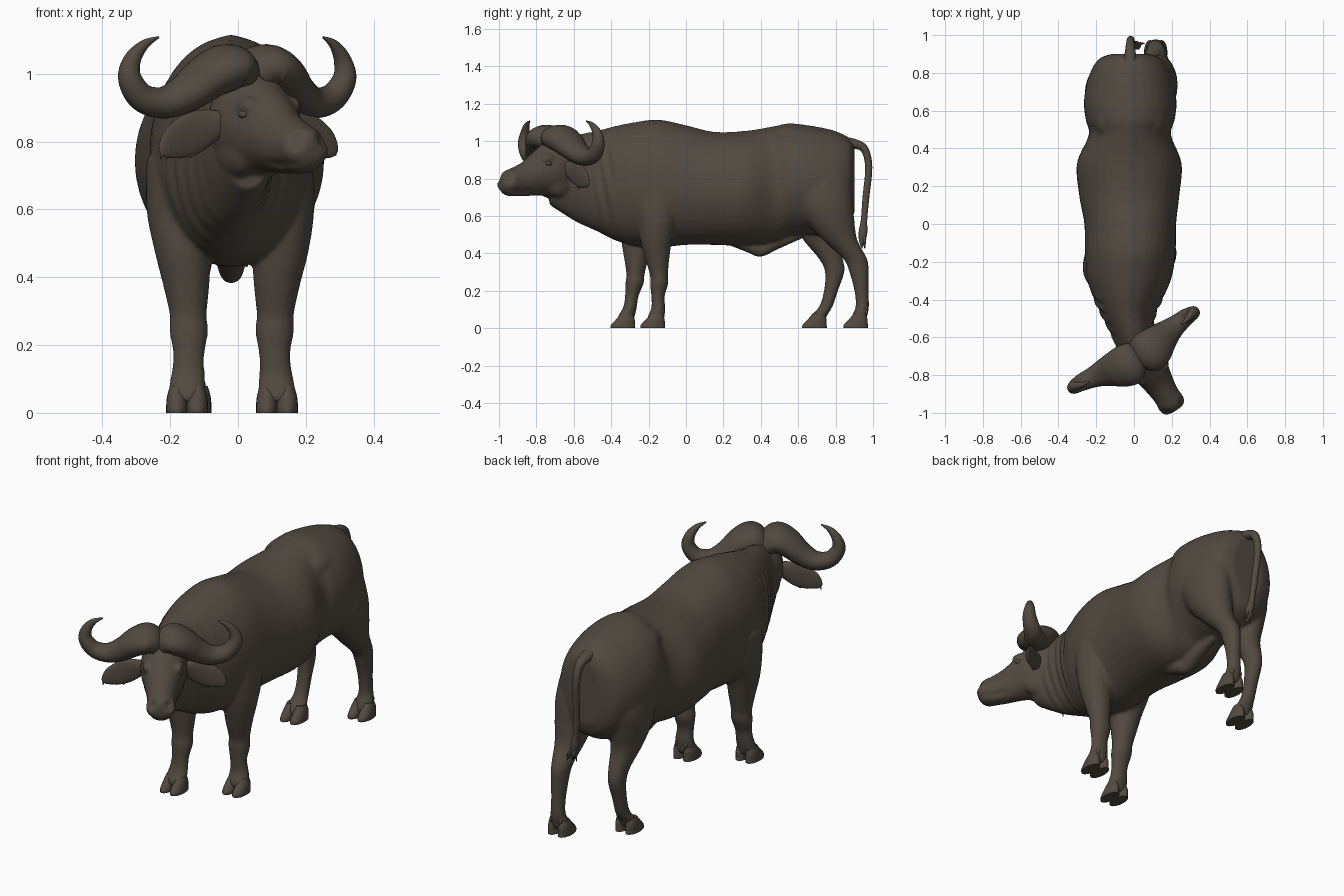
import bpy, bmesh, math, random
from mathutils import Vector, Matrix

random.seed(4)
X, Y, Z = Vector((1, 0, 0)), Vector((0, 1, 0)), Vector((0, 0, 1))
hide = bpy.data.materials.new("dark brown hide")
hide.diffuse_color = (0.085, 0.068, 0.052, 1)

# head frame: local x = sideways, y = toward the muzzle, z = up (head turned to +x)
HEAD = Matrix(((.85, .53, 0, .02), (.53, -.85, 0, -.665), (0, 0, 1, 0), (0, 0, 0, 1)))
HORN = HEAD @ Matrix.Translation((-.02, 0, 0))


def sweep(bm, rows, u, v=None, place=Matrix(), sub=6, n=24):
    """Smooth closed tube through rows of (x, y, z, radius along u, radius along v)."""
    R = [Vector(r) for r in rows]
    pts = []
    for i in range(len(R) - 1):
        a, b, c, d = R[max(i - 1, 0)], R[i], R[i + 1], R[min(i + 2, len(R) - 1)]
        for k in range(sub):
            t = k / sub
            pts.append(b + (c - a) * (.5 * t) + (a * 2 - b * 5 + c * 4 - d) * (.5 * t * t)
                       + (b * 3 - a - c * 3 + d) * (.5 * t ** 3))
    pts.append(R[-1])
    rings = []
    for i, p in enumerate(pts):
        tan = Vector(pts[min(i + 1, len(pts) - 1)][:3]) - Vector(pts[max(i - 1, 0)][:3])
        w = v if v else tan.cross(u).normalized()
        ring = []
        for k in range(n):
            g = math.tau * k / n
            co = (Vector(p[:3]) + u * (max(p[3], .001) * math.cos(g))
                  + w * (max(p[4], .001) * math.sin(g)))
            ring.append(bm.verts.new(place @ co))
        rings.append(ring)
    for r, q in zip(rings, rings[1:]):
        for k in range(n):
            bm.faces.new((r[k], r[(k + 1) % n], q[(k + 1) % n], q[k]))
    bm.faces.new(rings[0])
    bm.faces.new(rings[-1])
    return [x for r in rings for x in r]


def ball(bm, centre, size, place=Matrix()):
    m = place @ Matrix.Translation(centre) @ Matrix.Diagonal((*size, 1))
    bmesh.ops.create_uvsphere(bm, u_segments=20, v_segments=12, radius=1, matrix=m)


def finish(name, bm, angle=60):
    bmesh.ops.recalc_face_normals(bm, faces=bm.faces)
    me = bpy.data.meshes.new(name)
    bm.to_mesh(me)
    bm.free()
    me.materials.append(hide)
    me.shade_smooth()
    me.set_sharp_from_angle(angle=math.radians(angle))
    ob = bpy.data.objects.new(name, me)
    bpy.context.collection.objects.link(ob)
    return ob


# torso and neck: (y, centre x, half width, bottom z, top z)
torso = [(.90, -.02, .10, .62, .965), (.87, -.02, .17, .55, 1.015), (.78, -.02, .22, .50, 1.055),
         (.65, -.02, .245, .50, 1.08), (.55, -.02, .235, .49, 1.09), (.47, -.022, .218, .455, 1.075),
         (.32, -.025, .277, .44, 1.05), (.15, -.025, .265, .445, 1.045), (0, -.02, .243, .445, 1.08),
         (-.15, -.02, .24, .43, 1.11), (-.28, -.025, .225, .44, 1.095), (-.38, -.03, .19, .47, 1.075),
         (-.48, -.03, .145, .52, 1.05), (-.58, -.01, .115, .565, 1.03), (-.67, .015, .10, .62, 1.0),
         (-.73, .03, .08, .66, .94)]
body = bmesh.new()
skin = sweep(body, [(c, y, (b + t) / 2, w, (t - b) / 2) for y, c, w, b, t in torso], X, Z, sub=8, n=40)
for q in skin:  # neck folds and a low ridge along the spine
    if -.62 < q.co.y < -.38 and q.co.z < .95:
        fold = math.sin((q.co.y + .2 * (q.co.z - .7)) * math.tau / .06)
        q.co.x = -.025 + (q.co.x + .025) * (1 + .045 * fold)
    if abs(q.co.x + .022) < .012 and q.co.z > .9:
        q.co.z += .006
sweep(body, [(-.02, .62, .50, .02, .02), (-.02, .48, .455, .04, .035), (-.02, .40, .42, .034, .038),
             (-.02, .36, .43, .04, .035), (-.02, .22, .48, .04, .03)], X)  # sheath
for sx in (-1, 1):
    ball(body, (-.02 + sx * .10, .56, .95), (.09, .13, .09))  # hips
    ball(body, (-.02 + sx * .12, -.17, .84), (.105, .12, .18))  # shoulder blades

# legs: shared (z, radius x, radius y), then the centre line of each leg
fore = [(.75, .10, .14), (.60, .095, .112), (.48, .084, .087), (.38, .069, .067), (.29, .055, .049),
        (.24, .057, .049), (.17, .046, .036), (.11, .05, .037), (.06, .056, .045), (.03, .05, .04)]
hind = [(.85, .10, .15), (.70, .11, .162), (.58, .097, .135), (.47, .074, .092), (.37, .051, .064),
        (.30, .043, .052), (.20, .037, .038), (.12, .038, .036), (.07, .05, .041), (.03, .048, .04)]
legs = {
    "front_right": (fore, [.12, .13, .125, .115, .11, .108, .108, .112, .115, .115],
                    [-.15, -.155, -.16, -.155, -.145, -.143, -.15, -.148, -.16, -.165]),
    "front_left": (fore, [-.17, -.175, -.163, -.153, -.147, -.145, -.145, -.148, -.15, -.15],
                   [-.22, -.235, -.26, -.265, -.27, -.275, -.29, -.30, -.32, -.325]),
    "hind_right": (hind, [.10, .12, .125, .12, .115, .115, .115, .115, .115, .115],
                   [.72, .73, .765, .825, .905, .925, .938, .943, .93, .92]),
    "hind_left": (hind, [-.13, -.15, -.15, -.145, -.14, -.14, -.14, -.14, -.14, -.14],
                  [.68, .69, .695, .72, .775, .795, .775, .75, .715, .70])}
for name, (prof, xs, ys) in legs.items():
    sweep(body, [(x, y, z, a, b) for (z, a, b), x, y in zip(prof, xs, ys)], X, Y)
    x, y = xs[-1], ys[-1] - .012
    hoof = bmesh.new()
    for sx in (-1, 1):
        c = x + sx * .03
        sweep(hoof, [(c, y, 0, .032, .066), (c, y, .018, .032, .064), (c, y + .014, .05, .029, .048),
                     (c, y + .02, .08, .02, .03)], X, Y, sub=4, n=20)
        ball(hoof, (x + sx * .025, y + .05, .085), (.012, .014, .02))  # dewclaws
    finish(name + "_hoof", hoof, 45)

# head: (distance forward, centre z, half width, half height)
head = [(-.06, .86, .09, .12), (0, .86, .115, .15), (.08, .855, .113, .148), (.16, .83, .092, .12),
        (.23, .80, .077, .095), (.29, .785, .07, .08), (.335, .777, .073, .07), (.365, .777, .064, .054),
        (.38, .777, .04, .03)]
face = sweep(body, [(0, f, z, w, h) for f, z, w, h in head], X, Z, sub=8, n=48)
for q in face:
    if q.co.y > .2 and abs(q.co.z - .735) < .008:  # mouth line
        q.co.x *= .84
    for sx in (-1, 1):  # nostrils
        d = (q.co - Vector((sx * .042, .36, .80))).length
        if d < .032:
            q.co -= Vector((sx * .014, .035, 0)) * (1 - d / .032)
    q.co = HEAD @ q.co
for sx in (-1, 1):
    ball(body, (sx * .05, .04, .785), (.052, .10, .09), HEAD)    # cheeks
    ball(body, (sx * .076, .125, .905), (.026, .05, .03), HEAD)  # brows
ob = finish("body_with_head_and_legs", body, 180)
m = ob.modifiers.new("blend", 'REMESH')
m.mode, m.voxel_size, m.use_smooth_shade = 'VOXEL', .009, True
m = ob.modifiers.new("soften", 'SMOOTH')
m.factor, m.iterations = .5, 7

for sx, side in ((-1, "left"), (1, "right")):
    # horn with its broad boss on the forehead
    horn = bmesh.new()
    path = [(.012, .03, .985, .09, .055), (.06, .04, 1.017, .112, .07), (.12, .035, .995, .105, .066),
            (.19, .015, .943, .078, .056), (.26, 0, .915, .056, .047), (.33, -.01, .93, .045, .041),
            (.372, -.01, .985, .035, .035), (.365, -.01, 1.04, .026, .026), (.33, 0, 1.085, .015, .015),
            (.285, .01, 1.108, .003, .003)]
    sweep(horn, [(sx * s, *r) for s, *r in path], Y, None, HORN, sub=8)
    finish(side + "_horn", horn)
    # drooping ear with a ragged fringe
    ear = bmesh.new()
    path = [(.09, .03, .86, .03, .03), (.14, .025, .845, .018, .052), (.20, .02, .822, .014, .063),
            (.26, .02, .795, .011, .05), (.295, .02, .772, .008, .024), (.305, .02, .765, .003, .008)]
    sweep(ear, [(sx * s, *r) for s, *r in path], Y, None, HEAD)
    for k in range(7):
        s, z = .19 + .017 * k, .78 + .001 * k
        sweep(ear, [(sx * s, .02, z, .007, .009), (sx * (s + .008), .02, z - .02, .005, .006),
                    (sx * (s + .012), .02, z - .026 - .015 * random.random(), .001, .001)],
              Y, None, HEAD, sub=2, n=8)
    finish(side + "_ear", ear)
    # eye
    eye = bmesh.new()
    ball(eye, (sx * .09, .135, .88), (.013, .018, .012), HEAD)
    finish(side + "_eye", eye)

# tail with tuft
tail = bmesh.new()
sweep(tail, [(-.02, .81, .985, .045, .045), (-.02, .90, .985, .03, .027), (-.02, .955, .955, .022, .021),
             (-.018, .977, .86, .019, .019), (-.01, .962, .70, .017, .018), (0, .952, .58, .016, .017),
             (.01, .947, .52, .021, .023), (.02, .942, .47, .016, .018), (.025, .94, .43, .003, .003)], X)
for k in range(8):
    dx, dy = random.uniform(-.02, .03), random.uniform(-.02, .02)
    sweep(tail, [(.01, .947, .52, .012, .012), (.015 + dx * .8, .944 + dy * .7, .475, .008, .008),
                 (.02 + dx * 1.4, .942 + dy, .44 + random.uniform(-.02, .02), .001, .001)], X, sub=3, n=8)
finish("tail", tail)
